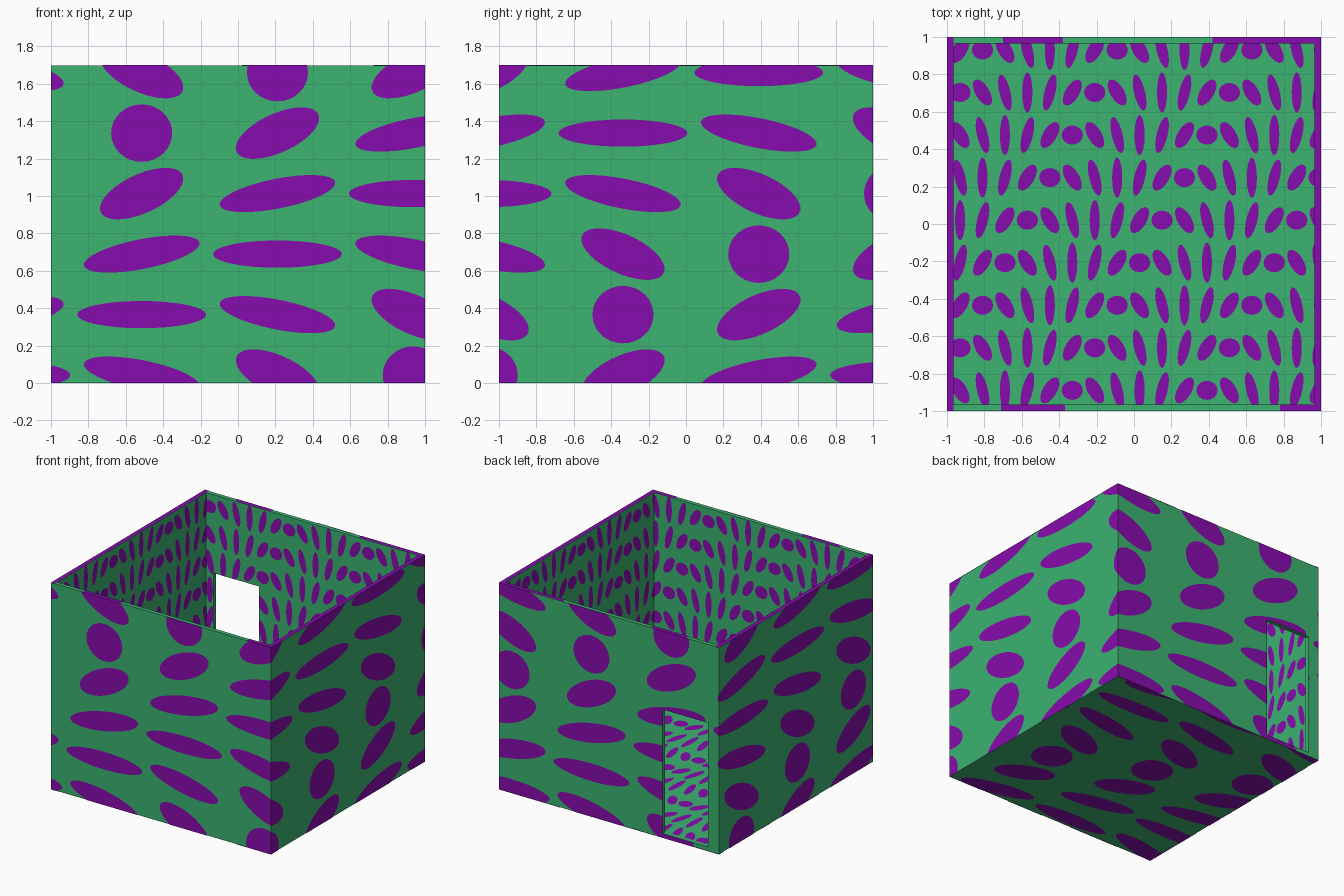
import bpy, bmesh, math
from mathutils import Vector, Matrix

if "Cube" in bpy.data.objects:
    bpy.data.objects.remove(bpy.data.objects["Cube"])

E = 0.0015            # lift of the painted spots
T = 0.035             # wall and floor thickness
H = 1.7
IN = 1 - T
DOOR = (-0.90, -0.485, T, 1.055)   # x0, x1, z0, z1


def material(name, rgb):
    m = bpy.data.materials.new(name)
    m.diffuse_color = (*rgb, 1)
    m.use_nodes = True
    m.node_tree.nodes["Principled BSDF"].inputs["Base Color"].default_value = m.diffuse_color
    return m


GREEN = material("sea green", (0.045, 0.451, 0.165))
PURPLE = material("purple", (0.242, 0.0037, 0.418))


def add_object(name, bm, mat):
    me = bpy.data.meshes.new(name)
    bm.to_mesh(me)
    bm.free()
    me.materials.append(mat)
    ob = bpy.data.objects.new(name, me)
    bpy.context.collection.objects.link(ob)
    return ob


def box(name, lo, hi, mat):
    lo, hi = Vector(lo), Vector(hi)
    bm = bmesh.new()
    bmesh.ops.create_cube(bm, size=1, matrix=Matrix.Translation((lo + hi) / 2)
                          @ Matrix.Diagonal((*(hi - lo), 1)))
    return add_object(name, bm, mat)


def cut(bm, co, no, clear):
    geom = bm.verts[:] + bm.edges[:] + bm.faces[:]
    if bm.faces:
        bmesh.ops.bisect_plane(bm, geom=geom, dist=1e-5, plane_co=co,
                               plane_no=no, clear_outer=clear)


def spots(name, bounds, first, cell, shift, frame, sides, hole=None):
    """Lattice of ellipses turning 30 degrees per cell, trimmed to a panel."""
    u0, u1, v0, v1 = bounds
    fu, fv = first[0] - shift, first[1]
    bm = bmesh.new()
    i0, i1 = (math.floor((u0 - fu) / cell[0]), math.ceil((u1 - fu) / cell[0]))
    j0, j1 = (math.floor((v0 - fv) / cell[1]), math.ceil((v1 - fv) / cell[1]))
    for i in range(i0, i1 + 1):
        for j in range(j0, j1 + 1):
            turn = math.radians(30 * (j - i))
            ring = []
            for k in range(sides):
                t = 2 * math.pi * k / sides
                p, q = 0.475 * math.cos(t), 0.225 * math.sin(t)
                du = p * math.cos(turn) - q * math.sin(turn)
                dv = p * math.sin(turn) + q * math.cos(turn)
                ring.append(bm.verts.new((fu + (i + du) * cell[0],
                                          fv + (j + dv) * cell[1], 0)))
            bm.faces.new(ring)
    # trim to the panel edges
    for co, no in (((u0, 0, 0), (-1, 0, 0)), ((u1, 0, 0), (1, 0, 0)),
                   ((0, v0, 0), (0, -1, 0)), ((0, v1, 0), (0, 1, 0))):
        cut(bm, co, no, True)
    # leave the doorway open
    if hole:
        a, b, c, d = hole
        for x in (a, b):
            cut(bm, (x, 0, 0), (1, 0, 0), False)
        for z in (c, d):
            cut(bm, (0, z, 0), (0, 1, 0), False)
        gone = []
        for f in bm.faces:
            m = f.calc_center_median()
            if a < m.x < b and c < m.y < d:
                gone.append(f)
        bmesh.ops.delete(bm, geom=gone, context='FACES')
    bm.transform(frame)
    return add_object(name, bm, PURPLE)


def frame_of(u, v, n, dist):
    m = Matrix((u, v, n)).transposed().to_4x4()
    m.translation = n * dist
    return m


# shell: open box with a doorway in the back wall
R = 1 - E
shell = box("room_shell", (-R, -R, E), (R, R, H - E), GREEN)
cutters = [box("hollow_cutter", (-IN, -IN, T), (IN, IN, H + 1), GREEN),
           box("door_cutter", (DOOR[0], 0.8, DOOR[2]), (DOOR[1], 1.2, DOOR[3]), GREEN)]
bpy.context.view_layer.objects.active = shell
for c in cutters:
    c.hide_render = True
    mod = shell.modifiers.new("cut", 'BOOLEAN')
    mod.operation = 'DIFFERENCE'
    mod.solver = 'EXACT'
    mod.object = c
    bpy.ops.object.modifier_apply(modifier=mod.name)
for c in cutters:
    bpy.data.objects.remove(c)

# wall spots, running round the outside and round the inside
Z = Vector((0, 0, 1))
BIG, SMALL = (0.726, 0.3235), (0.12, 0.2275)
outer_names = ("front", "right", "back", "left")
inner_names = ("back", "right", "front", "left")
for k in range(4):
    u = Matrix.Rotation(k * math.pi / 2, 3, 'Z') @ Vector((1, 0, 0))
    hole = (-DOOR[1], -DOOR[0], DOOR[2], DOOR[3]) if k == 2 else None
    spots(outer_names[k] + "_outer_spots", (-1, 1, 0, H), (-0.515, 0.366), BIG,
          2 * k, frame_of(u, Z, u.cross(Z), 1), 32, hole)
    u = Matrix.Rotation(-k * math.pi / 2, 3, 'Z') @ Vector((1, 0, 0))
    hole = DOOR if k == 0 else None
    spots(inner_names[k] + "_inner_spots", (-IN, IN, T, H), (-0.21, 1.593), SMALL,
          2 * IN * k, frame_of(u, Z, u.cross(Z), E - IN), 16, hole)

# floor spots, above and below
X, Y = Vector((1, 0, 0)), Vector((0, 1, 0))
spots("floor_spots", (-IN, IN, -IN, IN), (-0.21, 0.703), SMALL, 0,
      frame_of(X, Y, Z, T + E), 16)
spots("underside_spots", (-1, 1, -1, 1), (0.85, 0.39 - 3 * BIG[1]), BIG, 0,
      frame_of(-X, Y, -Z, 0), 32)

# purple stretches along the wall tops
rims = [(-1, -IN, -1, 1), (IN, 1, -1, 1),
        (-0.71, -0.37, -1, -IN), (0.78, IN, -1, -IN),
        (-0.70, -0.38, IN, 1), (0.42, IN, IN, 1)]
for n, (x0, x1, y0, y1) in enumerate(rims):
    bm = bmesh.new()
    bm.faces.new([bm.verts.new((x, y, H)) for x, y in
                  ((x0, y0), (x1, y0), (x1, y1), (x0, y1))])
    add_object("rim_stripe_%d" % n, bm, PURPLE)
